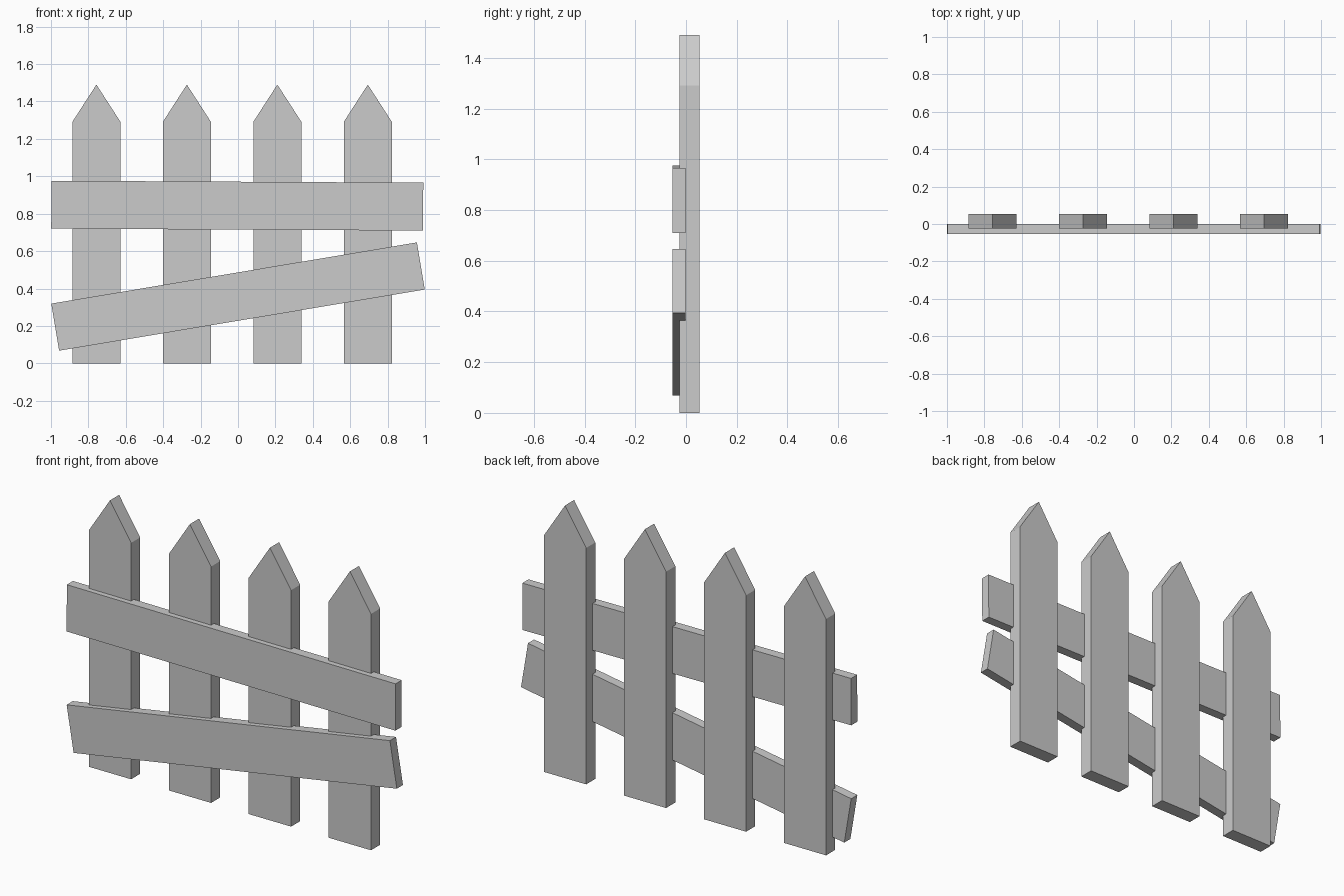
import bpy
import math

if "Cube" in bpy.data.objects:
    bpy.data.objects.remove(bpy.data.objects["Cube"])


def prism(name, profile, y0, y1):
    """Extrude an x-z outline from y0 (front) to y1 (back)."""
    n = len(profile)
    verts = [(x, y, z) for y in (y0, y1) for x, z in profile]
    faces = [tuple(range(n)), tuple(reversed(range(n, 2 * n)))]
    faces += [(i, i + n, (i + 1) % n + n, (i + 1) % n) for i in range(n)]
    mesh = bpy.data.meshes.new(name)
    mesh.from_pydata(verts, [], faces)
    obj = bpy.data.objects.new(name, mesh)
    bpy.context.collection.objects.link(obj)
    return obj


# Four pointed pickets, evenly spaced
W = 0.128
picket_outline = [(-W, 0), (W, 0), (W, 1.292), (0, 1.49), (-W, 1.292)]
for i in range(4):
    picket = prism(f"picket_{i + 1}", picket_outline, -0.025, 0.054)
    picket.location.x = -0.757 + i * 0.4837


# Two cross rails on the front, the lower one hanging crooked
def rail(name, x, z, length, height, angle):
    a, b = length / 2, height / 2
    obj = prism(name, [(-a, -b), (a, -b), (a, b), (-a, b)], -0.054, -0.001)
    obj.location = (x, 0, z)
    obj.rotation_euler.y = -math.radians(angle)


rail("upper_rail", -0.004, 0.843, 1.988, 0.256, -0.3)
rail("lower_rail", 0.0, 0.357, 1.982, 0.255, 9.5)
